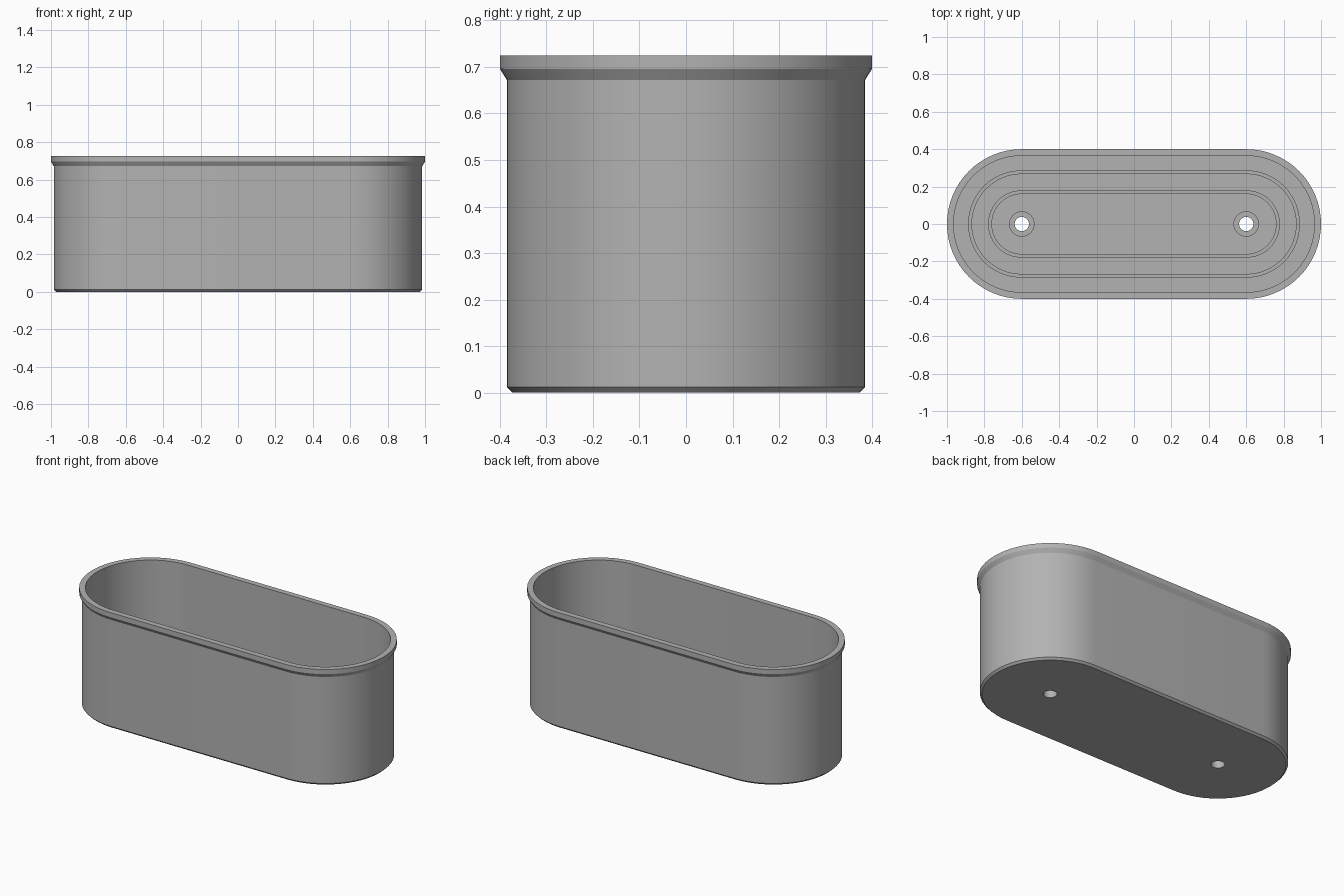
import bpy, bmesh, math

if "Cube" in bpy.data.objects:
    bpy.data.objects.remove(bpy.data.objects["Cube"])

HALF = 0.6            # half length of the straight sides
FLOOR, RIB = 0.03, 0.045

grey = bpy.data.materials.new("grey")
grey.diffuse_color = (0.45, 0.45, 0.45, 1)
grey.use_nodes = True
grey.node_tree.nodes["Principled BSDF"].inputs["Base Color"].default_value = grey.diffuse_color


def outline(bm, r, z, half, cx, seg):
    """Ring of vertices: a circle pulled apart by half along x."""
    verts = []
    for side in (1, -1):
        for i in range(seg + 1 if half else seg):
            a = math.pi * (i / seg - 0.5) + (0 if side > 0 else math.pi)
            verts.append(bm.verts.new((cx + side * half + r * math.cos(a), r * math.sin(a), z)))
    return verts


def loft(name, profile, half=0.0, cx=0.0, seg=32, closed=False):
    """Skin rings of (radius, height); cap the ends or join them in a loop."""
    bm = bmesh.new()
    rings = [outline(bm, r, z, half, cx, seg) for r, z in profile]
    pairs = list(zip(rings, rings[1:])) + ([(rings[-1], rings[0])] if closed else [])
    for a, b in pairs:
        for i in range(len(a)):
            j = (i + 1) % len(a)
            bm.faces.new((a[i], a[j], b[j], b[i]))
    if not closed:
        bm.faces.new(rings[0])
        bm.faces.new(rings[-1])
    bmesh.ops.recalc_face_normals(bm, faces=bm.faces[:])
    mesh = bpy.data.meshes.new(name)
    bm.to_mesh(mesh)
    bm.free()
    mesh.materials.append(grey)
    obj = bpy.data.objects.new(name, mesh)
    bpy.context.collection.objects.link(obj)
    return obj


def smooth(obj):
    bpy.ops.object.select_all(action='DESELECT')
    obj.select_set(True)
    bpy.context.view_layer.objects.active = obj
    bpy.ops.object.shade_smooth_by_angle(angle=math.radians(25))


# Tub: chamfered foot, wall, flared rim, inner wall, floor with two raised ribs
tub = loft("tub", [
    (0.373, 0), (0.385, 0.012), (0.385, 0.672), (0.4, 0.696), (0.4, 0.725),
    (0.365, 0.725), (0.365, FLOOR),
    (0.287, FLOOR), (0.287, RIB), (0.267, RIB), (0.267, FLOOR),
    (0.18, FLOOR), (0.18, RIB), (0.16, RIB), (0.16, FLOOR)], half=HALF)

for side, x in (("left", -HALF), ("right", HALF)):
    # Drain hole through the floor
    cutter = loft(side + "_hole_cutter", [(0.038, -0.1), (0.038, 0.1)], cx=x, seg=16)
    cutter.hide_render = True
    cutter.hide_set(True)
    cut = tub.modifiers.new(side + "_hole", 'BOOLEAN')
    cut.operation, cut.solver, cut.object = 'DIFFERENCE', 'EXACT', cutter
    # Raised collar around the hole
    smooth(loft(side + "_drain_collar", [(0.068, FLOOR - 0.005), (0.068, RIB), (0.038, RIB),
                                         (0.038, FLOOR - 0.005)], cx=x, seg=16, closed=True))

# Bake the holes, then shade
bpy.context.view_layer.update()
baked = bpy.data.meshes.new_from_object(tub.evaluated_get(bpy.context.evaluated_depsgraph_get()))
tub.modifiers.clear()
tub.data = baked
smooth(tub)
